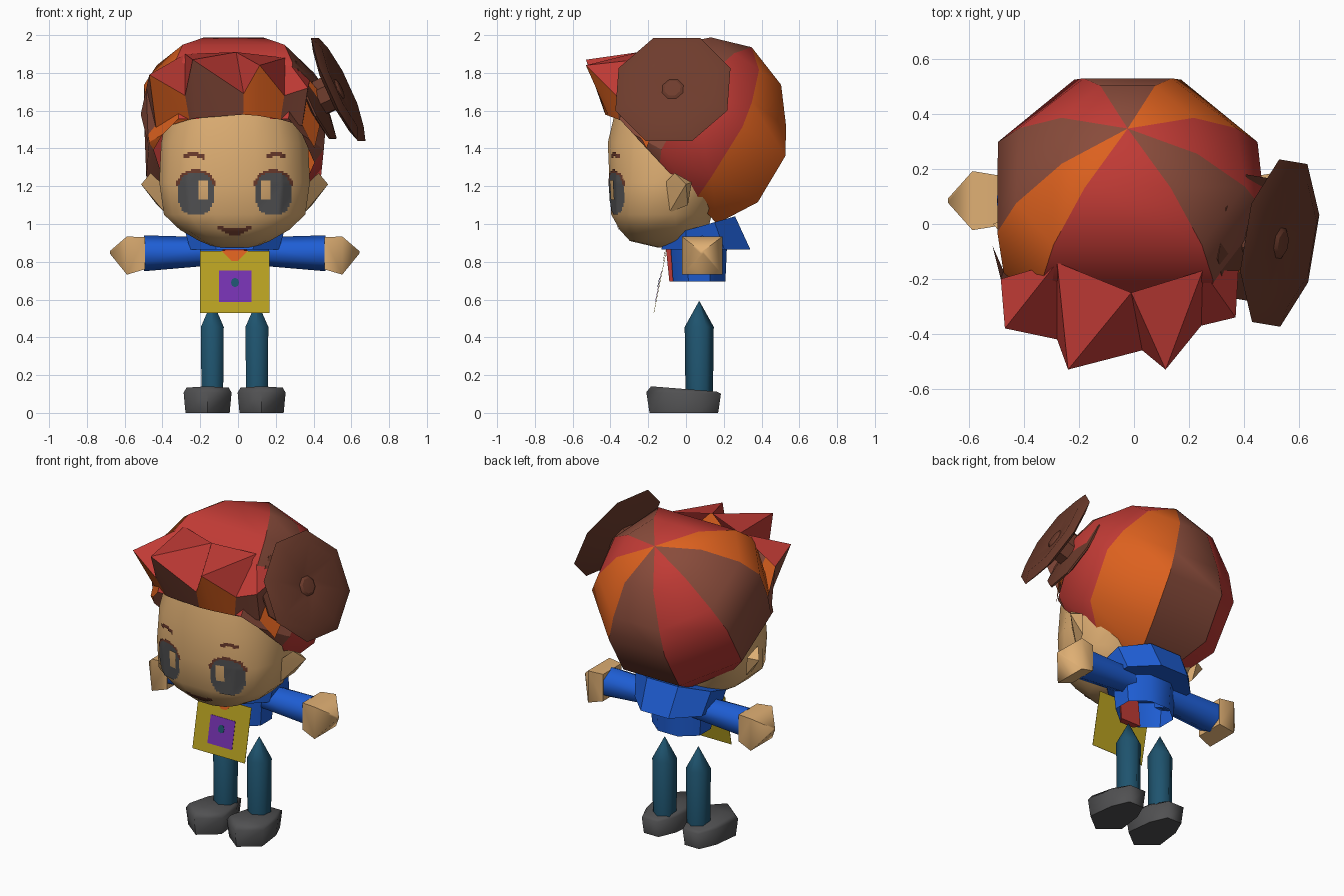
import bpy, bmesh, math
from mathutils import Vector, Matrix
from mathutils.bvhtree import BVHTree

if "Cube" in bpy.data.objects:
    bpy.data.objects.remove(bpy.data.objects["Cube"])

CX = -0.018  # body centre line


def material(name, *srgb):
    m = bpy.data.materials.new(name)
    m.diffuse_color = [c ** 2.2 for c in srgb] + [1]
    m.use_nodes = True
    m.node_tree.nodes["Principled BSDF"].inputs["Base Color"].default_value = m.diffuse_color
    return m


skin = material("skin", .87, .68, .45)
red = material("hair red", .75, .24, .22)
orange = material("hair orange", .86, .38, .14)
brown = material("hair brown", .53, .30, .24)
dark_brown = material("dark brown", .43, .245, .19)
blue = material("blue cloth", .14, .37, .83)
teal = material("teal cloth", .14, .33, .43)
grey = material("dark grey", .32, .32, .325)
yellow = material("sign yellow", .72, .63, .15)
purple = material("sign purple", .46, .21, .69)


def finish(name, bm, mats, angle=40, fix=True):
    if fix:
        bmesh.ops.recalc_face_normals(bm, faces=bm.faces)
    me = bpy.data.meshes.new(name)
    bm.to_mesh(me)
    bm.free()
    for m in mats:
        me.materials.append(m)
    me.shade_smooth()
    me.set_sharp_from_angle(angle=math.radians(angle))
    ob = bpy.data.objects.new(name, me)
    bpy.context.collection.objects.link(ob)
    return ob


def loft(name, rings, mats, caps=(True, True), angle=40, rule=None):
    """Skin a list of equal rings; rule(ring, side) gives the material index."""
    bm = bmesh.new()
    rows = [[bm.verts.new(p) for p in r] for r in rings]
    n = len(rows[0])
    for i in range(len(rows) - 1):
        for j in range(n):
            k = (j + 1) % n
            f = bm.faces.new((rows[i][j], rows[i][k], rows[i + 1][k], rows[i + 1][j]))
            f.material_index = rule(i, j) if rule else 0
    for row, cap in zip((rows[0], rows[-1]), caps):
        if cap:
            bm.faces.new(row)
    bmesh.ops.remove_doubles(bm, verts=bm.verts, dist=1e-5)
    return finish(name, bm, mats, angle)


def oval(n, cx, hx, yf, yb, z, power=1.0, zback=None):
    """Horizontal ring; zback tilts it towards the back."""
    pts = []
    for i in range(n):
        a = 2 * math.pi * (i + .5) / n
        c, s = (math.copysign(abs(v) ** power, v) for v in (math.cos(a), math.sin(a)))
        zz = z if zback is None else z + (zback - z) * (s + 1) / 2
        pts.append((cx + hx * c, (yf + yb) / 2 + (yb - yf) / 2 * s, zz))
    return pts


# Head
head = loft("head", [oval(16, CX, hx, yf, yb, z, .8) for z, hx, yf, yb in (
    (.875, .10, -.15, .08), (.91, .19, -.30, .10), (.97, .295, -.355, .12),
    (1.05, .38, -.40, .14), (1.22, .405, -.41, .25), (1.43, .395, -.42, .36),
    (1.64, .35, -.37, .34))], [skin], angle=60)

# Ears: shallow pyramids leaning out from the head
for s, side in ((-1, "left"), (1, "right")):
    bm = bmesh.new()
    base = [bm.verts.new((CX + s * x, y, z)) for x, y, z in (
        (.37, -.13, 1.20), (.445, -.06, 1.27), (.43, .03, 1.22), (.41, .01, 1.10), (.37, -.09, 1.06))]
    tip = bm.verts.new((CX + s * .495, .0, 1.21))
    bm.faces.new(base)
    for i in range(5):
        bm.faces.new((base[i], base[(i + 1) % 5], tip))
    finish(side + "_ear", bm, [skin])

# Face details: thin cells laid on the face wherever a shape rule holds
hb = bmesh.new()
hb.from_mesh(head.data)
tree = BVHTree.FromBMesh(hb)
hb.free()


def decal(name, x0, x1, z0, z1, inside, mat, step=.01):
    bm, verts = bmesh.new(), {}

    def vert(i, j):
        if (i, j) not in verts:
            x, z = x0 + i * step, z0 + j * step
            hit = tree.ray_cast(Vector((x, -2, z)), Vector((0, 1, 0)))[0]
            verts[i, j] = bm.verts.new((x, hit.y - .005, z))
        return verts[i, j]
    for i in range(round((x1 - x0) / step)):
        for j in range(round((z1 - z0) / step)):
            if inside(x0 + (i + .5) * step, z0 + (j + .5) * step):
                bm.faces.new([vert(i + a, j + b) for a, b in ((0, 0), (1, 0), (1, 1), (0, 1))])
    finish(name, bm, [mat], 60, fix=False)


def eye_radius(u, z):
    return abs((u - .205) / .097) ** 2.4 + abs((z - 1.16) / .112) ** 2.4


for s, side in ((-1, "left"), (1, "right")):
    def u(x, s=s):
        return (x - CX) * s
    lo, hi = sorted((CX + s * .09, CX + s * .33))

    def iris(x, z):
        notch = abs(u(x) - .165) < .026 and abs(z - 1.18) < .05
        return eye_radius(u(x), z) < 1 and not notch
    decal(side + "_eye", lo, hi, 1.04, 1.28, iris, grey)
    decal(side + "_eyelash", lo, hi, 1.18, 1.30,
          lambda x, z: 1 <= eye_radius(u(x), z) < 1.35 and z > 1.2, dark_brown)
    decal(side + "_eyebrow", lo, hi, 1.33, 1.39,
          lambda x, z: abs(z - 1.368 + 4 * (u(x) - .22) ** 2) < .011 and abs(u(x) - .22) < .055, dark_brown)
decal("mouth", CX - .1, CX + .1, .92, 1.01,
      lambda x, z: abs(x - CX) < .088 and
      .942 + 4.5 * (x - CX) ** 2 < z < .975 + 2.6 * (x - CX) ** 2, dark_brown)

# Hair cap: eight coloured wedges around a pole tilted back, cut along the hairline
centre = Vector((CX - .005, .04, 1.48))
rings = []
# polar angle, tilt, radius at the back, radius at the front
for deg, lean, rb, rf in ((0, 34, .55, .55), (27, 34, .53, .53), (52, 34, .49, .53), (70, 34, .50, .51),
                          (109, 28, .50, .465), (150, 20, .505, .49), (170, 12, .49, .49)):
    t, ring = math.radians(deg), []
    tilt = Matrix.Rotation(math.radians(-lean), 3, 'X')
    for a in (22.5, 67.5, 112.5, 157.5, 203, 233, 307, 347):
        a = math.radians(a)
        r = rf + (rb - rf) * (math.sin(a) + 1) / 2
        w = r * math.sin(t) / math.cos(math.pi / 8)
        ring.append(centre + tilt @ Vector((w * math.cos(a), w * math.sin(a), r * math.cos(t))))
    rings.append(ring)
# wedges in order: back right, back, back left, left, front left, front, front right, right
wedges = (1, 2, 0, 2, 1, 0, 2, 0)
hair = loft("hair_cap", rings, [red, orange, brown], (False, True), 35, lambda i, j: wedges[j])
bm = bmesh.new()
bm.from_mesh(hair.data)
bmesh.ops.bisect_plane(bm, geom=bm.verts[:] + bm.edges[:] + bm.faces[:],
                       plane_co=(0, -.38, 1.585), plane_no=(0, .73, .68), clear_inner=True)
bm.to_mesh(hair.data)
bm.free()

# Fringe: spikes (tips and valleys) fanned from the crown, closed down to the hairline
bm = bmesh.new()
crown = [bm.verts.new(p) for p in (
    (-.485, -.20, 1.72), (-.28, -.14, 1.90), (-.01, -.25, 1.91), (.25, -.17, 1.88), (.38, -.17, 1.76))]
edge = [bm.verts.new(p) for p in (
    (-.47, -.38, 1.79), (-.28, -.42, 1.68), (-.24, -.53, 1.87), (.03, -.46, 1.69),
    (.115, -.53, 1.84), (.245, -.37, 1.68), (.37, -.34, 1.72))]
line = []
for v in edge:
    q = ((v.co.x - CX) / .42) ** 2
    line.append(bm.verts.new((v.co.x * .92, -.43 + .19 * q, 1.58 - .07 * q)))
for k in range(4):
    tip = edge[2 * k]
    bm.faces.new((crown[k], tip, crown[k + 1]))
    if k < 3:
        bm.faces.new((crown[k + 1], tip, edge[2 * k + 1]))
        bm.faces.new((crown[k + 1], edge[2 * k + 1], edge[2 * k + 2]))
for i in range(6):
    f = bm.faces.new((edge[i], line[i], line[i + 1], edge[i + 1]))
    f.material_index = (1, 2, 2, 1, 1, 2)[i]
# side locks closing the fringe at both temples
low_left, back_left, low_right, back_right = (bm.verts.new(p) for p in (
    (-.475, -.17, 1.42), (-.515, -.08, 1.58), (.405, -.21, 1.40), (.465, -.10, 1.66)))
for *pts, m in ((crown[0], edge[0], line[0], 2), (crown[0], line[0], low_left, 2),
                (crown[0], low_left, back_left, 2), (crown[4], edge[6], line[6], 2),
                (crown[4], line[6], back_right, 1), (back_right, line[6], low_right, 1)):
    bm.faces.new(pts).material_index = m
finish("fringe", bm, [red, orange, brown], 30)

# Hair ornament: tilted octagonal dish with a nub, and a smaller plate on a stem behind
axis = Vector((.9, -.15, .42)).normalized()
turn = axis.to_track_quat('Z', 'Y')


def dish(name, profile):
    loft(name, [[Vector((.535, -.07, 1.715)) + turn @ Vector((r * math.cos(a), r * math.sin(a), h))
                 for a in (math.pi / 8 + i * math.pi / 4 for i in range(8))]
                for r, h in profile], [dark_brown], angle=30)


dish("ornament_dish", ((.10, -.05), (.25, -.03), (.325, -.005), (.25, .022),
                       (.06, .0), (.045, .01), (.02, .012)))
dish("ornament_back_plate", ((.10, -.22), (.14, -.17), (.245, -.145), (.245, -.135), (.10, -.11), (.10, -.03)))

# Collar and torso
loft("collar", [oval(8, CX, .255, -.15, .36, .865), oval(8, CX, .285, -.125, .275, .93, 1, 1.045)],
     [blue], (True, True), 30)
loft("torso", [oval(8, CX, .18, -.08, .22, .695), oval(8, CX, .20, -.095, .23, .90)],
     [blue], (False, True), 50)
loft("shirt_front", [[(CX + x, y + d, z) for x, y in ((-.07, -.03), (-.05, -.07), (.05, -.07), (.07, -.03))]
                     for z, d in ((.695, -.018), (.88, -.037))], [red], angle=20)


def plate(name, mat, pts, lift):
    """Thin plate from an x-z outline, leaning forward towards the bottom."""
    loft(name, [[(x, -.105 - (.855 - z) * .2 - lift + d, z) for x, z in pts] for d in (-.001, .001)],
         [mat], angle=20)


def square(x0, x1, z0, z1):
    return [(x0, z0), (x1, z0), (x1, z1), (x0, z1)]


plate("scarf_point", orange, [(-.09, .86), (.055, .86), (0, .805), (-.035, .805)], .006)
plate("sign", yellow, square(-.20, .168, .53, .858), 0)
plate("sign_panel", purple, square(-.10, .072, .587, .755), .004)
plate("sign_dot", teal, [(-.016 + .022 * math.cos(i * math.pi / 4), .69 + .025 * math.sin(i * math.pi / 4))
                         for i in range(8)], .008)

# Arms, hands, legs and shoes
for s, side in ((-1, "left"), (1, "right")):
    def across(n, x, ry, rz, z=.85):
        return [(CX + s * x, .085 + ry * math.cos(a), z + rz * math.sin(a))
                for a in (math.pi / n + 2 * math.pi * i / n for i in range(n))]
    loft(side + "_arm", [across(6, .13, .09, .075, .855), across(6, .48, .10, .095, .845)], [blue], angle=65)
    loft(side + "_hand", [across(4, .475, .13, .12, .845), across(4, .57, .152, .143, .833),
                          across(4, .66, .01, .01, .85)], [skin], angle=60)
    lx = CX + s * .118
    loft(side + "_leg", [oval(6, lx, r, .07 - r * 1.1, .07 + r * 1.1, z) for z, r in (
        (.08, .066), (.455, .07), (.59, .002))], [teal], angle=65)
    sx = CX + s * .143
    outline = ((0, -.21), (.127, -.11), (.105, .07), (.055, .185),
               (-.055, .185), (-.105, .07), (-.127, -.11))
    loft(side + "_shoe", [[(sx + x * k, y * k, z0 + slope * y) for x, y in outline] for z0, slope, k in (
        (0, 0, .92), (.105, -.02, 1), (.126, -.07, .88))], [grey], angle=75)
